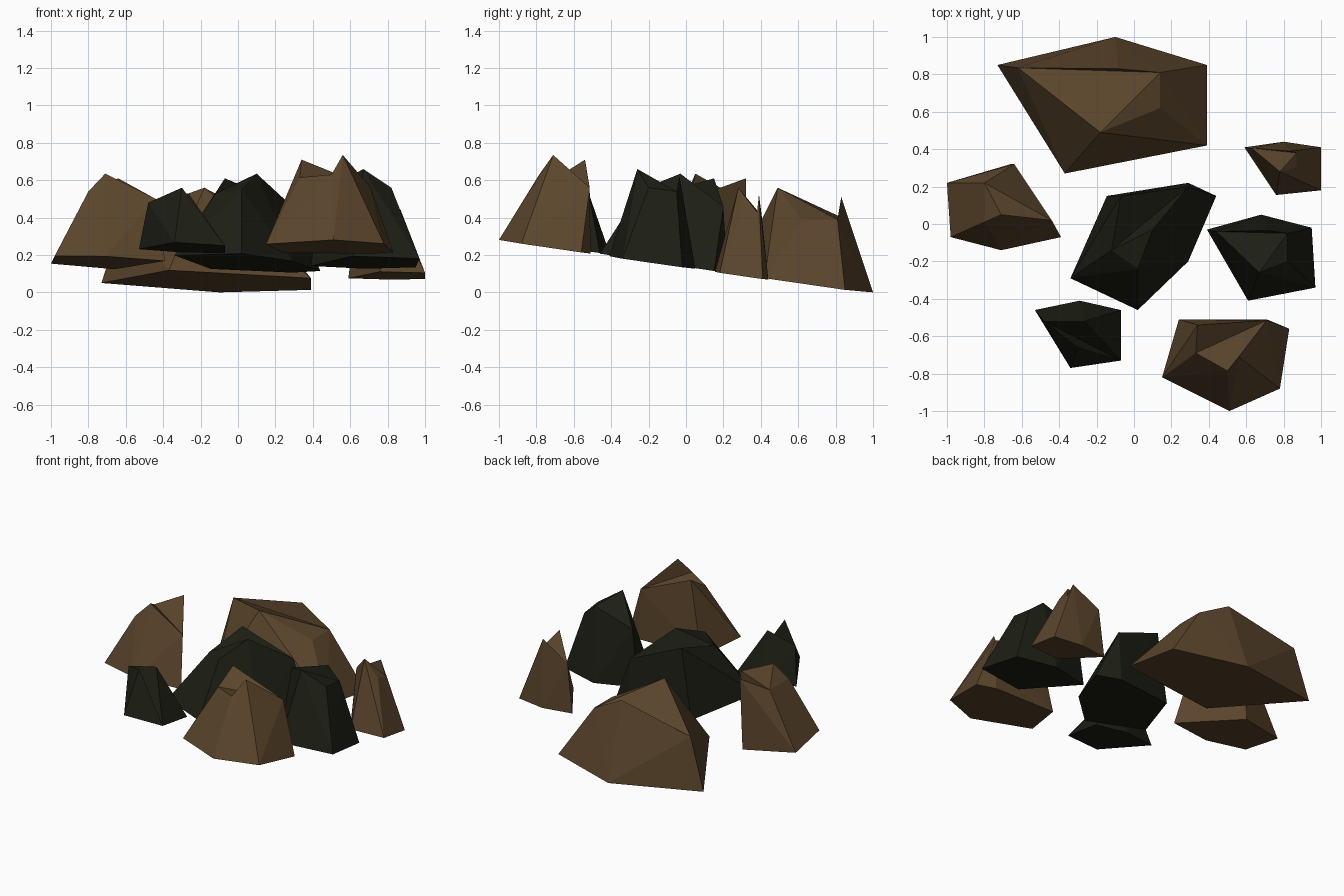
import bpy, bmesh

if "Cube" in bpy.data.objects:
    bpy.data.objects.remove(bpy.data.objects["Cube"])


def material(name, rgb):
    m = bpy.data.materials.new(name)
    m.diffuse_color = (*rgb, 1)
    m.use_nodes = True
    m.node_tree.nodes["Principled BSDF"].inputs["Base Color"].default_value = m.diffuse_color
    return m


BROWN = material("brown_stone", (0.105, 0.060, 0.025))
DARK = material("dark_stone", (0.012, 0.013, 0.007))


def ground(x, y):
    # gently tilted surface that all the rocks sit on
    return 0.141 - 0.045 * min(x, 0) - 0.01 * max(x, 0) - 0.145 * y


def rock(name, mat, base, top, flips=()):
    """Faceted boulder: hull of a base outline and top points.
    flips turns hull ridges between top points into creases."""
    bm = bmesh.new()
    for x, y in base:
        bm.verts.new((x, y, ground(x, y)))
    peaks = [bm.verts.new(p) for p in top]
    bmesh.ops.convex_hull(bm, input=bm.verts[:])
    for a, b in flips:
        if not (peaks[a].is_valid and peaks[b].is_valid):
            continue
        edge = bm.edges.get((peaks[a], peaks[b]))
        if edge and len(edge.link_faces) == 2:
            bmesh.utils.edge_rotate(edge, True)
    loose = [v for v in bm.verts if not v.link_faces]
    bmesh.ops.delete(bm, geom=loose, context='VERTS')
    bmesh.ops.recalc_face_normals(bm, faces=bm.faces[:])
    mesh = bpy.data.meshes.new(name)
    bm.to_mesh(mesh)
    bm.free()
    mesh.materials.append(mat)
    bpy.context.collection.objects.link(bpy.data.objects.new(name, mesh))


# four boulders of one shape: front peak, back peak and a crease between them
CREASE = [(4, 2), (4, 1)]
rock("back_boulder", BROWN,
     [(-.73, .85), (-.10, 1.0), (.39, .85), (.39, .42), (-.37, .27)],
     [(-.62, .835, .40), (-.18, .49, .56), (.14, .62, .39), (.14, .81, .39),
      (-.085, .83, .51)], CREASE)
rock("right_dark_boulder", DARK,
     [(.39, -.03), (.68, .05), (.95, -.02), (.97, -.34), (.61, -.41)],
     [(.44, -.04, .53), (.67, -.26, .66), (.82, -.20, .56), (.82, -.05, .54),
      (.72, -.035, .62)], CREASE)
rock("right_brown_boulder", BROWN,
     [(.59, .41), (.80, .44), (1.0, .41), (1.0, .18), (.76, .155)],
     [(.63, .405, .41), (.78, .28, .56), (.87, .30, .44), (.87, .38, .43),
      (.83, .39, .525)], CREASE)
rock("front_left_boulder", DARK,
     [(-.53, -.46), (-.29, -.41), (-.07, -.46), (-.07, -.73), (-.34, -.77)],
     [(-.48, -.52, .48), (-.30, -.66, .56), (-.24, -.60, .46), (-.24, -.53, .45),
      (-.265, -.52, .53)], CREASE)

# twin-peaked boulder on the left
rock("left_boulder", BROWN,
     [(-1.0, .22), (-.98, -.07), (-.71, -.14), (-.39, -.07), (-.66, .32)],
     [(-.71, .05, .635), (-.64, .32, .61), (-.80, .22, .54),
      (-.44, .02, .50), (-.80, .01, .54)],
     [(0, 1), (4, 1)])

# twin-peaked boulder at the front
rock("front_boulder", BROWN,
     [(.15, -.82), (.24, -.51), (.71, -.51), (.83, -.56), (.78, -.88), (.51, -1.0)],
     [(.56, -.71, .735), (.34, -.54, .71), (.50, -.785, .63),
      (.33, -.69, .615), (.71, -.515, .56)],
     [(0, 1), (0, 3), (1, 2)])

# centre boulder
rock("centre_boulder", DARK,
     [(-.34, -.29), (.02, -.46), (.29, -.20), (.44, .15), (.29, .22), (-.145, .15)],
     [(-.07, .15, .61), (.10, -.03, .635), (.29, .20, .46),
      (-.12, -.14, .53), (.02, -.24, .55)],
     [(0, 1)])
